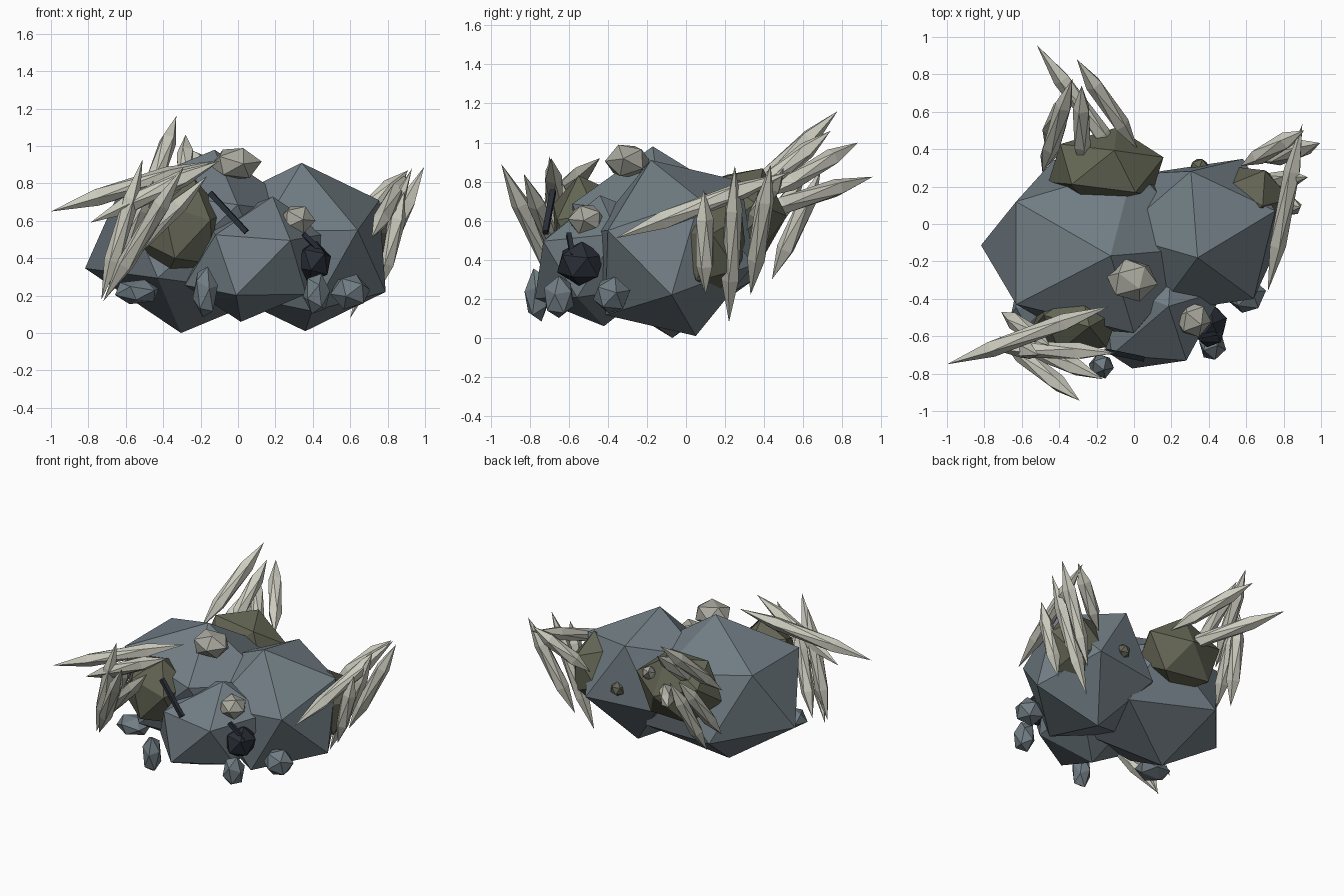
import bpy, bmesh, math
from mathutils import Vector, Matrix, Euler

cube = bpy.data.objects.get("Cube")
if cube:
    bpy.data.objects.remove(cube, do_unlink=True)

PHI = (1 + math.sqrt(5)) / 2


def material(name, rgb):
    m = bpy.data.materials.new(name)
    m.use_nodes = True
    color = (*rgb, 1)
    m.diffuse_color = color
    node = m.node_tree.nodes["Principled BSDF"]
    node.inputs["Base Color"].default_value = color
    node.inputs["Roughness"].default_value = 0.9
    return m


slate = material("slate", (0.165, 0.205, 0.23))
olive = material("olive", (0.125, 0.13, 0.088))
bone = material("bone", (0.6, 0.6, 0.52))
stone = material("pale_stone", (0.39, 0.39, 0.34))
dark = material("charcoal", (0.022, 0.027, 0.037))


def finish(bm, name, mat):
    bmesh.ops.recalc_face_normals(bm, faces=bm.faces)
    mesh = bpy.data.meshes.new(name)
    bm.to_mesh(mesh)
    bm.free()
    mesh.materials.append(mat)
    obj = bpy.data.objects.new(name, mesh)
    bpy.context.collection.objects.link(obj)
    return obj


def boulder(name, mat, center, apex, side_a, side_b):
    """Icosahedron set by its centre and the offsets of one triangle."""
    apex, a, b = Vector(apex), Vector(side_a), Vector(side_b)
    ez = (a + b) / (2 * PHI)
    ey = (a - b) / 2
    ex = (apex - ez) / PHI
    bm = bmesh.new()
    for s in (-1, 1):
        for t in (-PHI, PHI):
            for x, y, z in ((0, s, t), (s, t, 0), (t, 0, s)):
                bm.verts.new(Vector(center) + ex * x + ey * y + ez * z)
    bmesh.ops.convex_hull(bm, input=bm.verts[:])
    return finish(bm, name, mat)


def lump(name, mat, center, radii, turn=(0, 0, 0)):
    """Small icosahedron stretched along the axes."""
    bm = bmesh.new()
    bmesh.ops.create_icosphere(bm, subdivisions=1, radius=1)
    m = (Matrix.Translation(center) @ Matrix.Diagonal((*radii, 1))
         @ Euler(turn).to_matrix().to_4x4())
    bm.transform(m)
    return finish(bm, name, mat)


def span(p, q, width):
    """Matrix that lays a unit shape between two points."""
    p, q = Vector(p), Vector(q)
    d = q - p
    rot = d.to_track_quat("Z", "Y").to_matrix().to_4x4()
    return (Matrix.Translation((p + q) / 2) @ rot
            @ Matrix.Diagonal((width, width, d.length / 2, 1)))


def spines(name, pairs, width=0.053):
    for i, (p, q) in enumerate(pairs):
        bm = bmesh.new()
        bmesh.ops.create_icosphere(bm, subdivisions=1, radius=1)
        bm.transform(span(p, q, width))
        finish(bm, f"{name}_{i + 1}", bone)


def stick(name, p, q, width):
    bm = bmesh.new()
    bmesh.ops.create_cube(bm, size=2)
    bm.transform(span(p, q, width))
    finish(bm, name, dark)


# Three large body boulders
boulder("main_body", slate, (-.215, -.12, .49),
        (.09, -.05, .49), (-.415, .24, .28), (-.415, -.31, .28))
boulder("side_body", slate, (.35, -.065, .46),
        (-.01, -.115, .45), (.405, .135, .25), (.29, -.335, .09))
boulder("head", slate, (.1, -.43, .395),
        (.085, -.01, .335), (-.22, -.27, .13), (.18, -.3, .1))

# Olive mounds that carry the spines
lump("front_mound", olive, (-.31, -.51, .57), (.25, .2, .28), (.3, .2, .4))
lump("back_mound", olive, (-.15, .29, .63), (.33, .23, .27), (-.45, .2, .1))
lump("side_mound", olive, (.62, .13, .49), (.22, .2, .27), (.2, .3, .1))
lump("back_bump", olive, (.35, .3, .48), (.055, .055, .055))

# Spine clusters
spines("front_spine", [
    ((-.13, -.44, .92), (-1, -.75, .65)),
    ((-.29, -.945, .89), (-.72, -.6, .17)),
    ((-.165, -.83, .84), (-.7, -.6, .3)),
    ((-.1, -.69, .92), (-.79, -.66, .59)),
    ((-.51, -.7, .93), (-.73, -.62, .18)),
    ((-.45, -.65, .82), (-.71, -.47, .25))])
spines("back_spine", [
    ((-.33, .775, 1.16), (-.49, .27, .68)),
    ((-.305, .88, 1.0), (.02, .4, .72)),
    ((-.52, .957, .825), (-.04, .3, .62)),
    ((-.28, .74, 1.06), (-.28, .3, .7)),
    ((-.35, .69, .86), (-.48, .44, .3)),
    ((-.37, .62, .85), (-.49, .28, .36))])
spines("side_spine", [
    ((.715, -.36, .51), (.9, .535, .85)),
    ((.995, .433, .888), (.68, .33, .22)),
    ((.93, .25, .88), (.6, .22, .08)),
    ((.89, .09, .76), (.75, .1, .22)),
    ((.91, .5, .87), (.57, .31, .55))])

# Pale stones on top
lump("crown_stone", stone, (-.01, -.3, .905), (.14, .12, .095), (.4, .3, 0))
lump("brow_stone", stone, (.315, -.51, .605), (.1, .1, .085), (.3, .5, 0))

# Dark eye stone and sticks
lump("eye_stone", dark, (.4, -.54, .38), (.105, .13, .115), (0, .2, .3))
stick("long_stick", (-.15, -.68, .75), (.045, -.72, .54), .014)
stick("short_stick", (.35, -.6, .53), (.46, -.58, .42), .012)

# Small pebble feet
for i, (place, radii) in enumerate([
        ((-.175, -.76, .22), (.07, .07, .145)),
        ((-.54, -.45, .22), (.13, .11, .07)),
        ((.42, -.65, .21), (.075, .085, .115)),
        ((.6, -.38, .22), (.11, .1, .1))]):
    lump(f"foot_{i + 1}", slate, place, radii, (.3, .2, .5 * i))
